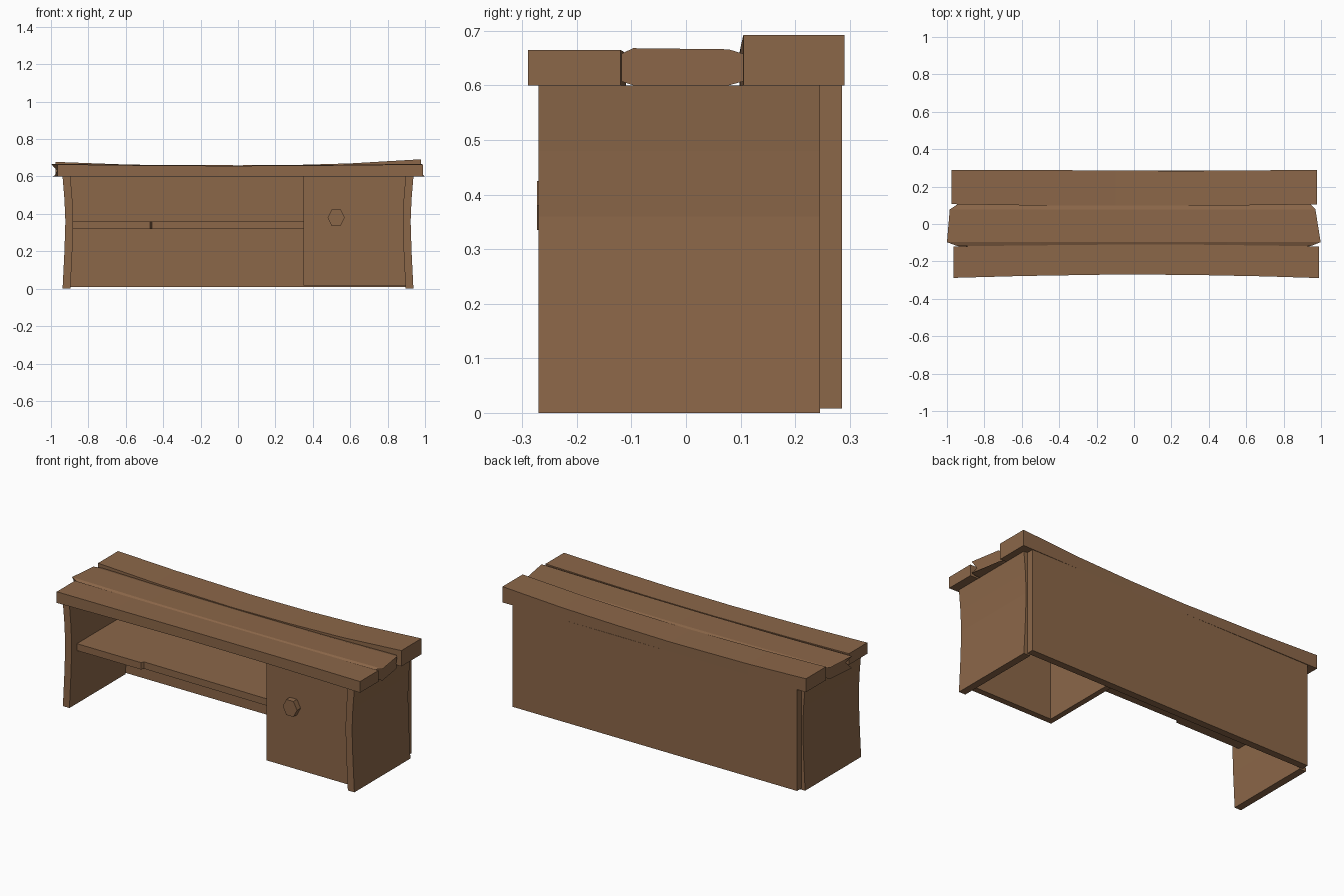
import bpy, bmesh, math

if "Cube" in bpy.data.objects:
    bpy.data.objects.remove(bpy.data.objects["Cube"])

wood = bpy.data.materials.new("brown wood")
wood.diffuse_color = (0.26, 0.135, 0.066, 1)
wood.use_nodes = True
wood.node_tree.nodes["Principled BSDF"].inputs["Base Color"].default_value = wood.diffuse_color


def loft(name, rings):
    """Skin a row of equal-length point rings into a closed solid."""
    bm = bmesh.new()
    vs = [[bm.verts.new(p) for p in r] for r in rings]
    n = len(vs[0])
    for a, b in zip(vs, vs[1:]):
        for i in range(n):
            j = (i + 1) % n
            bm.faces.new((a[i], a[j], b[j], b[i]))
    bm.faces.new(vs[0][::-1])
    bm.faces.new(vs[-1])
    bmesh.ops.recalc_face_normals(bm, faces=bm.faces)
    me = bpy.data.meshes.new(name)
    bm.to_mesh(me)
    bm.free()
    me.materials.append(wood)
    ob = bpy.data.objects.new(name, me)
    bpy.context.collection.objects.link(ob)
    return ob


def box(name, x0, x1, y0, y1, z0, z1):
    return loft(name, [[(x0, y0, z), (x1, y0, z), (x1, y1, z), (x0, y1, z)]
                       for z in (z0, z1)])


def plank(name, stations):
    """Rectangular plank from stations of (x, y front, y back, top z)."""
    return loft(name, [[(x, a, 0.6), (x, b, 0.6), (x, b, t), (x, a, t)]
                       for x, a, b, t in stations])


# front plank, bowed inward along its front edge
plank("front_plank", [(-0.965, -0.288, -0.12, 0.665), (-0.6, -0.278, -0.115, 0.66),
                      (-0.1, -0.27, -0.11, 0.657), (0.3, -0.272, -0.11, 0.658),
                      (0.7, -0.28, -0.115, 0.662), (0.988, -0.289, -0.12, 0.665)])
# back plank, sagging between raised ends
plank("back_plank", [(-0.975, 0.106, 0.29, 0.678), (-0.6, 0.1, 0.289, 0.664),
                     (-0.1, 0.098, 0.286, 0.656), (0.25, 0.098, 0.284, 0.66),
                     (0.6, 0.1, 0.286, 0.67), (0.978, 0.105, 0.29, 0.692)])

# middle plank with bevelled long edges and skewed ends
rings = []
for xe, xf, xb, t in [(-0.945, -1.0, -0.985, 0.668), (-0.5, -0.5, -0.5, 0.662),
                      (0, 0, 0, 0.66), (0.5, 0.5, 0.5, 0.662),
                      (0.945, 0.998, 0.97, 0.668)]:
    rings.append([(xe, -0.118, 0.607), (xf, -0.097, 0.6), (xb, 0.078, 0.6),
                  (xe, 0.104, 0.607), (xe, 0.104, t - 0.01), (xb, 0.078, t - 0.002),
                  (xf, -0.097, t), (xe, -0.118, t - 0.01)])
loft("middle_plank", rings)

# side panels, pinched at mid height
for s, name in ((-1, "left_side"), (1, "right_side")):
    loft(name, [[(s * (0.938 - d), -0.27, z), (s * (0.938 - d), 0.245, z),
                 (s * (0.896 - d), 0.245, z), (s * (0.896 - d), -0.27, z)]
                for z, d in ((0, 0), (0.2, 0.01), (0.36, 0.015), (0.48, 0.01), (0.6, 0))])

# back panel
box("back_panel", -0.915, 0.915, 0.245, 0.286, 0.008, 0.6)

# shelf with a small nick in the front edge
loft("shelf", [[(x, y, 0.32), (x, 0.246, 0.32), (x, 0.246, 0.36), (x, y, 0.36)]
               for x, y in ((-0.885, -0.222), (-0.47, -0.222), (-0.46, -0.205), (0.36, -0.212))])

# cabinet: front door and inner wall, open underneath
box("cabinet_door", 0.35, 0.9, -0.24, -0.205, 0.018, 0.6)
box("cabinet_inner_wall", 0.35, 0.382, -0.206, 0.246, 0.018, 0.6)

# six-sided knob
loft("door_knob", [[(0.525 + 0.046 * math.cos(i * math.pi / 3), y,
                     0.38 + 0.052 * math.sin(i * math.pi / 3)) for i in range(6)]
                   for y in (-0.273, -0.235)])
